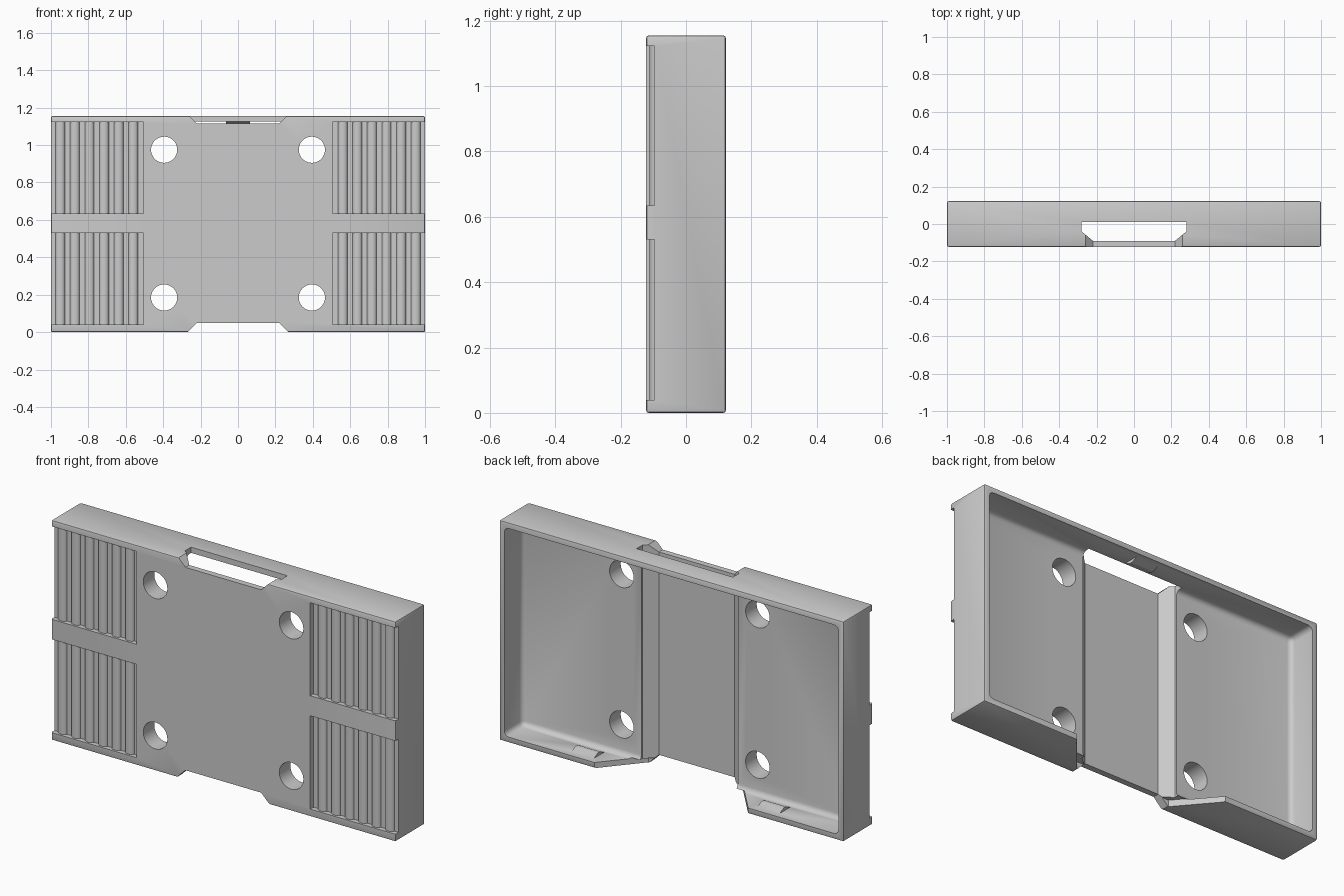
import bpy, bmesh, math
from mathutils import Vector

cube = bpy.data.objects.get("Cube")
if cube:
    bpy.data.objects.remove(cube, do_unlink=True)

W, D, H = 1.0, 0.122, 1.155      # half width, half depth, height
WALL = 0.03
FLOOR = -0.03                    # inner face of the thick panel
CHANNEL = -0.09                  # inner face of the thin central channel

grey = bpy.data.materials.new("light grey plastic")
grey.use_nodes = True
grey.diffuse_color = (0.6, 0.6, 0.6, 1)
grey.node_tree.nodes["Principled BSDF"].inputs["Base Color"].default_value = (0.6, 0.6, 0.6, 1)


def prism(name, points, axis, lo, hi):
    """Extrude a 2D outline along an axis; the points use the other two axes in order."""
    bm = bmesh.new()

    def place(p, t):
        co = list(p)
        co.insert("xyz".index(axis), t)
        return bm.verts.new(Vector(co))
    face = bm.faces.new([place(p, lo) for p in points])
    new = bmesh.ops.extrude_face_region(bm, geom=[face])["geom"]
    shift = Vector([hi - lo if a == axis else 0 for a in "xyz"])
    bmesh.ops.translate(bm, vec=shift, verts=[v for v in new if isinstance(v, bmesh.types.BMVert)])
    bmesh.ops.recalc_face_normals(bm, faces=bm.faces)
    mesh = bpy.data.meshes.new(name)
    bm.to_mesh(mesh)
    bm.free()
    mesh.materials.append(grey)
    ob = bpy.data.objects.new(name, mesh)
    bpy.context.collection.objects.link(ob)
    return ob


def box(name, x0, x1, y0, y1, z0, z1):
    return prism(name, [(x0, y0), (x1, y0), (x1, y1), (x0, y1)], "z", z0, z1)


def apply(ob, mod):
    with bpy.context.temp_override(object=ob, active_object=ob, selected_objects=[ob]):
        bpy.ops.object.modifier_apply(modifier=mod.name)


def bevel(ob, width, segments=2):
    mod = ob.modifiers.new("bevel", "BEVEL")
    mod.width, mod.segments = width, segments
    apply(ob, mod)
    return ob


def combine(ob, other, operation="DIFFERENCE"):
    mod = ob.modifiers.new("cut", "BOOLEAN")
    mod.operation, mod.solver, mod.object = operation, "EXACT", other
    apply(ob, mod)
    bpy.data.objects.remove(other, do_unlink=True)


def mirrored(points):
    """Complete a left half outline with its mirror image."""
    return points + [(-x, y) for x, y in reversed(points)]


# Outer block
tray = bevel(box("tray", -W, W, -D, D, 0, H), 0.008)

# Cavity open at the back
combine(tray, bevel(box("cavity", -W + WALL, W - WALL, FLOOR, D + 0.2, WALL, H - WALL), 0.025, 3))

# Central channel with sloped sides, running out through the bottom
combine(tray, prism("channel", mirrored([(-0.28, 0.01), (-0.28, -0.04), (-0.22, CHANNEL)]),
                    "z", -0.1, H + 0.1))

# Sloping gap in the bottom wall
combine(tray, prism("bottom_gap", mirrored([(-0.513, 0.2), (-0.275, -0.08)]), "z", -0.1, WALL + 0.004))

# Trapezoid notches in the front panel, bottom and top
combine(tray, prism("bottom_notch", mirrored([(-0.32, -0.05), (-0.22, 0.05)]), "y", -0.3, FLOOR))
combine(tray, prism("top_notch", mirrored([(-0.3, H + 0.04), (-0.22, H - 0.04)]), "y", -0.3, -0.06))

# Four round holes
for x in (-0.395, 0.395):
    for z in (0.185, 0.975):
        ring = [(x + 0.07 * math.cos(math.tau * i / 40), z + 0.07 * math.sin(math.tau * i / 40))
                for i in range(40)]
        combine(tray, prism("hole", ring, "y", -0.3, 0.05))

# Ribbed grip recesses, open at the sides
RECESS, PITCH, RIB = -0.096, 0.078, 0.025
outline = [(0.505, -0.3), (0.505, RECESS)]
for i in range(6):
    centre = 0.56 + i * PITCH
    for k in range(7):
        t = math.pi * k / 6
        outline.append((centre - RIB * math.cos(t), RECESS - 0.016 * math.sin(t)))
outline += [(1.2, RECESS), (1.2, -0.3)]
for side in (-1, 1):
    for z0, z1 in ((0.04, 0.53), (0.635, 1.123)):
        combine(tray, prism("grip", [(side * x, y) for x, y in outline], "z", z0, z1))

# Snap wedges on the inside of the top and bottom walls
for x, z, up in ((0, H - WALL, -1), (-0.54, WALL, 1), (0.54, WALL, 1)):
    wedge = [(0.0, z - up * 0.01), (0.0, z), (0.035, z + up * 0.016),
             (0.055, z + up * 0.016), (0.085, z), (0.085, z - up * 0.01)]
    if up < 0:
        wedge = [(y + 0.012, h) for y, h in wedge]
    combine(tray, prism("snap", wedge, "x", x - 0.065, x + 0.065), "UNION")

# Smooth shading with crisp edges
bpy.context.view_layer.objects.active = tray
tray.select_set(True)
bpy.ops.object.shade_smooth_by_angle(angle=math.radians(35))
